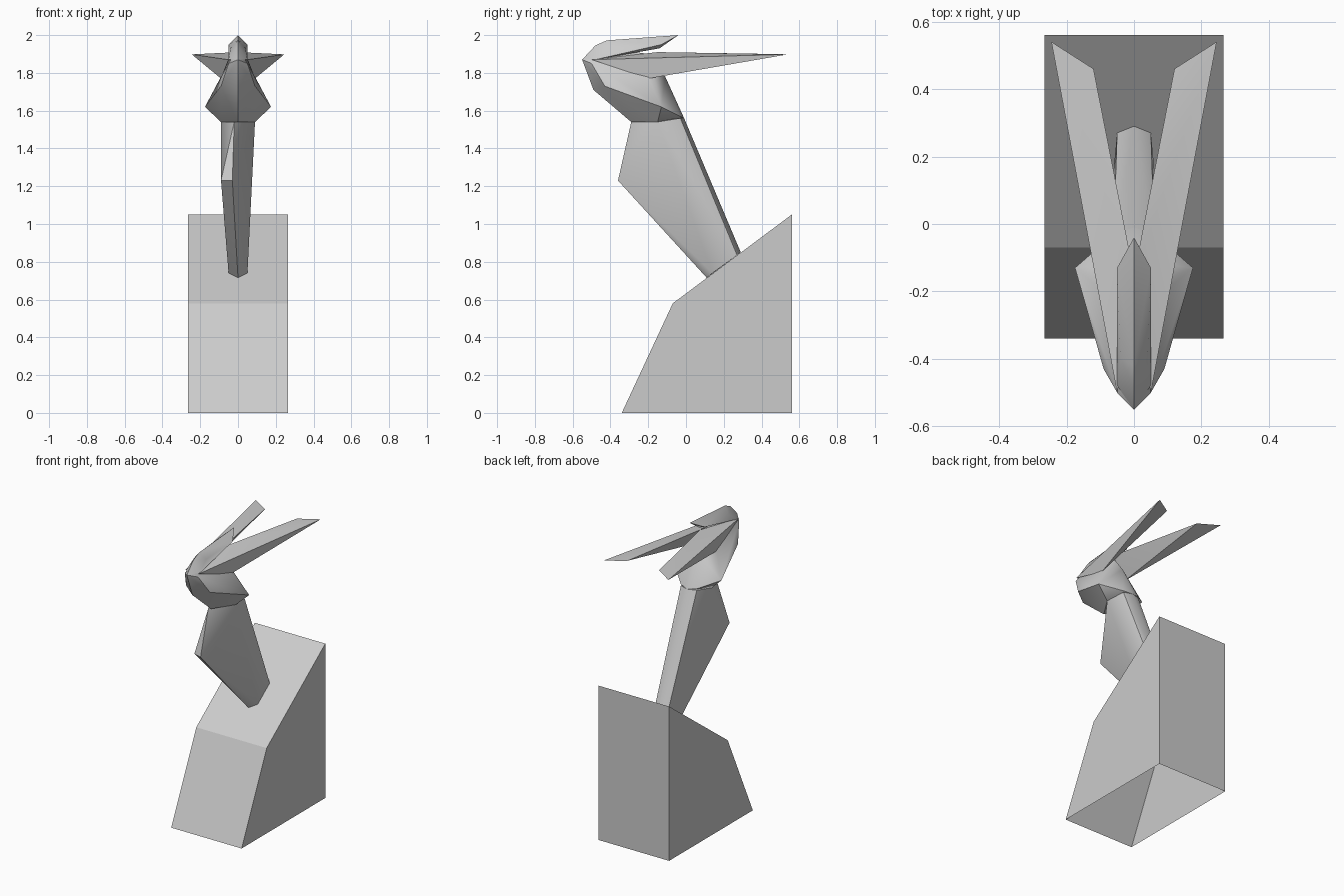
import bpy, bmesh

if "Cube" in bpy.data.objects:
    bpy.data.objects.remove(bpy.data.objects["Cube"])


def finish(name, bm, smooth=None):
    bmesh.ops.recalc_face_normals(bm, faces=bm.faces[:])
    mesh = bpy.data.meshes.new(name)
    bm.to_mesh(mesh)
    bm.free()
    obj = bpy.data.objects.new(name, mesh)
    bpy.context.collection.objects.link(obj)
    if smooth:
        bpy.ops.object.select_all(action='DESELECT')
        obj.select_set(True)
        bpy.context.view_layer.objects.active = obj
        bpy.ops.object.shade_smooth_by_angle(angle=smooth)
    return obj


def faceted(name, centre=(), paired=(), side=None):
    """Convex faceted block; paired points are mirrored across x."""
    bm = bmesh.new()
    for p in centre:
        bm.verts.new(p)
    for x, y, z in paired:
        for s in ((side,) if side else (-1, 1)):
            bm.verts.new((s * x, y, z))
    res = bmesh.ops.convex_hull(bm, input=bm.verts[:])
    junk = {v for v in res["geom_interior"] + res["geom_unused"]
            if isinstance(v, bmesh.types.BMVert)}
    bmesh.ops.delete(bm, geom=list(junk), context='VERTS')
    return finish(name, bm, 0.6)


# Plinth: sloped block, open underneath
profile = [(-0.34, 0), (-0.07, 0.58), (0.56, 1.05), (0.56, 0)]
bm = bmesh.new()
left, right = [[bm.verts.new((x, y, z)) for y, z in profile]
               for x in (-0.265, 0.265)]
bm.faces.new(left)
bm.faces.new(right)
for i in range(3):
    bm.faces.new((left[i], left[i + 1], right[i + 1], right[i]))
finish("plinth", bm)

# Neck: leaning shaft with an off-centre throat bulge
faceted("neck",
        [(0, 0.11, 0.715), (0, 0.29, 0.85), (-0.09, -0.34, 1.23),
         (-0.03, -0.36, 1.23), (-0.02, -0.29, 1.54), (0, -0.01, 1.56)],
        [(0.05, 0.14, 0.74), (0.05, 0.27, 0.835), (0.09, -0.15, 1.54),
         (0.06, -0.03, 1.56)])

# Head: narrow muzzle and wide cheeks
faceted("head",
        [(0, -0.55, 1.87), (0, -0.49, 1.71), (0, -0.29, 1.54),
         (0, -0.01, 1.56), (0, -0.11, 1.78), (0, -0.2, 1.9),
         (0, -0.46, 1.94)],
        [(0.05, -0.5, 1.85), (0.09, -0.43, 1.73), (0.175, -0.13, 1.62),
         (0.09, -0.15, 1.54), (0.06, -0.03, 1.57), (0.09, -0.2, 1.78)])

# Crest along the top of the head
faceted("crest",
        [(0, -0.55, 1.87), (0, -0.48, 1.945), (0, -0.42, 1.972),
         (0, -0.04, 2.0), (0, -0.14, 1.93)],
        [(0.05, -0.13, 1.95), (0.04, -0.4, 1.93), (0.05, -0.48, 1.87)])

# Swept-back ears with a keel below
for label, s in (("left", -1), ("right", 1)):
    faceted("ear_" + label, [(0, -0.15, 1.91)],
            [(0.05, -0.5, 1.87), (0.245, 0.54, 1.898), (0.12, 0.46, 1.9),
             (0.09, -0.2, 1.77)], side=s)
